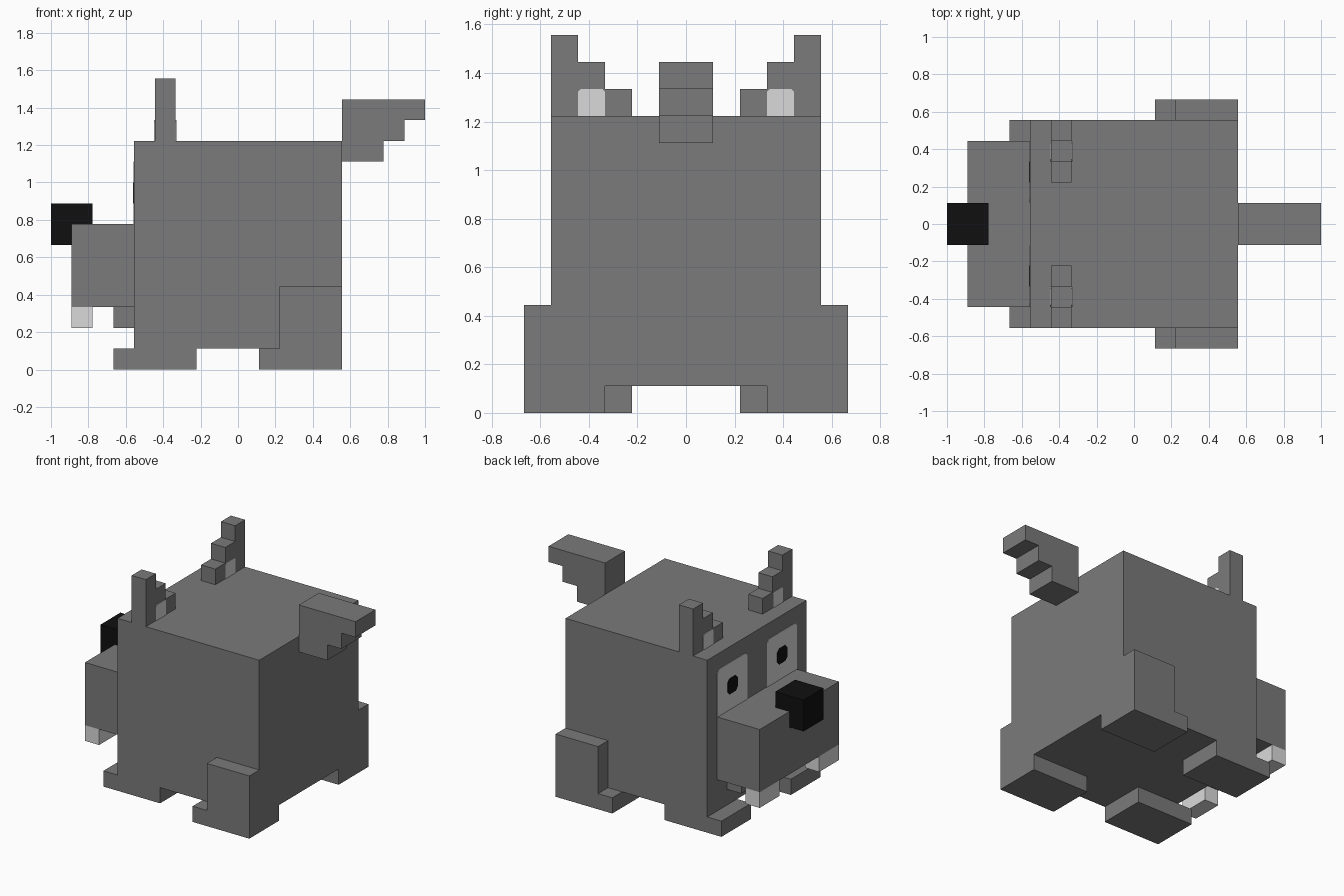
import bpy, bmesh
from mathutils import Vector

if "Cube" in bpy.data.objects:
    bpy.data.objects.remove(bpy.data.objects["Cube"])

U = 1 / 9  # size of one block


def material(name, v):
    m = bpy.data.materials.new(name)
    m.diffuse_color = (v, v, v, 1)
    m.use_nodes = True
    m.node_tree.nodes["Principled BSDF"].inputs["Base Color"].default_value = m.diffuse_color
    return m


GREY = material("grey fur", 0.196)
PALE = material("pale grey", 0.70)
BLACK = material("black", 0.005)


def prism(name, profile, axis, lo, hi, mat):
    """Extrude a profile (in block units) along axis 'x' or 'y' from lo to hi."""
    bm = bmesh.new()
    place = (lambda a, b, t: (t, a, b)) if axis == "x" else (lambda a, b, t: (a, t, b))
    face = bm.faces.new([bm.verts.new(Vector(place(a, b, lo)) * U) for a, b in profile])
    ext = bmesh.ops.extrude_face_region(bm, geom=[face])["geom"]
    move = Vector(place(0, 0, hi - lo)) * U
    bmesh.ops.translate(bm, vec=move, verts=[g for g in ext if isinstance(g, bmesh.types.BMVert)])
    bmesh.ops.recalc_face_normals(bm, faces=bm.faces)
    me = bpy.data.meshes.new(name)
    bm.to_mesh(me)
    bm.free()
    me.materials.append(mat)
    ob = bpy.data.objects.new(name, me)
    bpy.context.collection.objects.link(ob)
    return ob


def box(name, x, y, z, mat=GREY):
    prof = [(x[0], z[0]), (x[1], z[0]), (x[1], z[1]), (x[0], z[1])]
    return prism(name, prof, "y", min(y), max(y), mat)


def clipped(y, z, c, bottom=True):
    """Rectangle in the yz plane with clipped corners."""
    (y0, y1), (z0, z1) = sorted(y), z
    low = [(y0, z0 + c), (y0 + c, z0), (y1 - c, z0), (y1, z0 + c)] if bottom else [(y0, z0), (y1, z0)]
    return low + [(y1, z1 - c), (y1 - c, z1), (y0 + c, z1), (y0, z1 - c)]


# Body and face
box("body", (-5, 5), (-5, 5), (1, 11))
box("snout", (-8, -5), (-4, 4), (3, 7))
box("lower_jaw", (-6, -5), (-3, 3), (2, 3))
box("nose", (-9, -7), (-1, 1), (6, 8), BLACK)

# Stepped tail
prism("tail", [(5, 10), (7, 10), (7, 11), (8, 11), (8, 12), (9, 12), (9, 13), (5, 13)],
      "y", -1, 1, GREY)

for s, side in ((-1, "right"), (1, "left")):
    # Teeth and legs
    box("tooth_" + side, (-8, -7), (2 * s, 4 * s), (2, 3), PALE)
    box("front_foot_" + side, (-6, -2), (2 * s, 5 * s), (0, 1))
    box("hind_foot_" + side, (1, 5), (3 * s, 6 * s), (0, 1))
    box("hind_leg_" + side, (2, 5), (5 * s, 6 * s), (1, 4))

    # Stepped ear with a pale patch on both faces
    steps = [(2, 11), (5, 11), (5, 14), (4, 14), (4, 13), (3, 13), (3, 12), (2, 12)]
    prism("ear_" + side, [(s * y, z) for y, z in steps], "x", -4, -3, GREY)
    patch = clipped((3 * s, 4 * s), (11, 12), 0.1, bottom=False)
    prism("inner_ear_front_" + side, patch, "x", -4.03, -4, PALE)
    prism("inner_ear_back_" + side, patch, "x", -3, -2.97, PALE)

    # Eye and pupil plates
    prism("eye_" + side, clipped((1 * s, 4 * s), (7, 10), 0.2, bottom=False),
          "x", -5.03, -5, PALE)
    prism("pupil_" + side, clipped((2 * s, 3 * s), (8, 9), 0.2), "x", -5.06, -5.03, BLACK)
